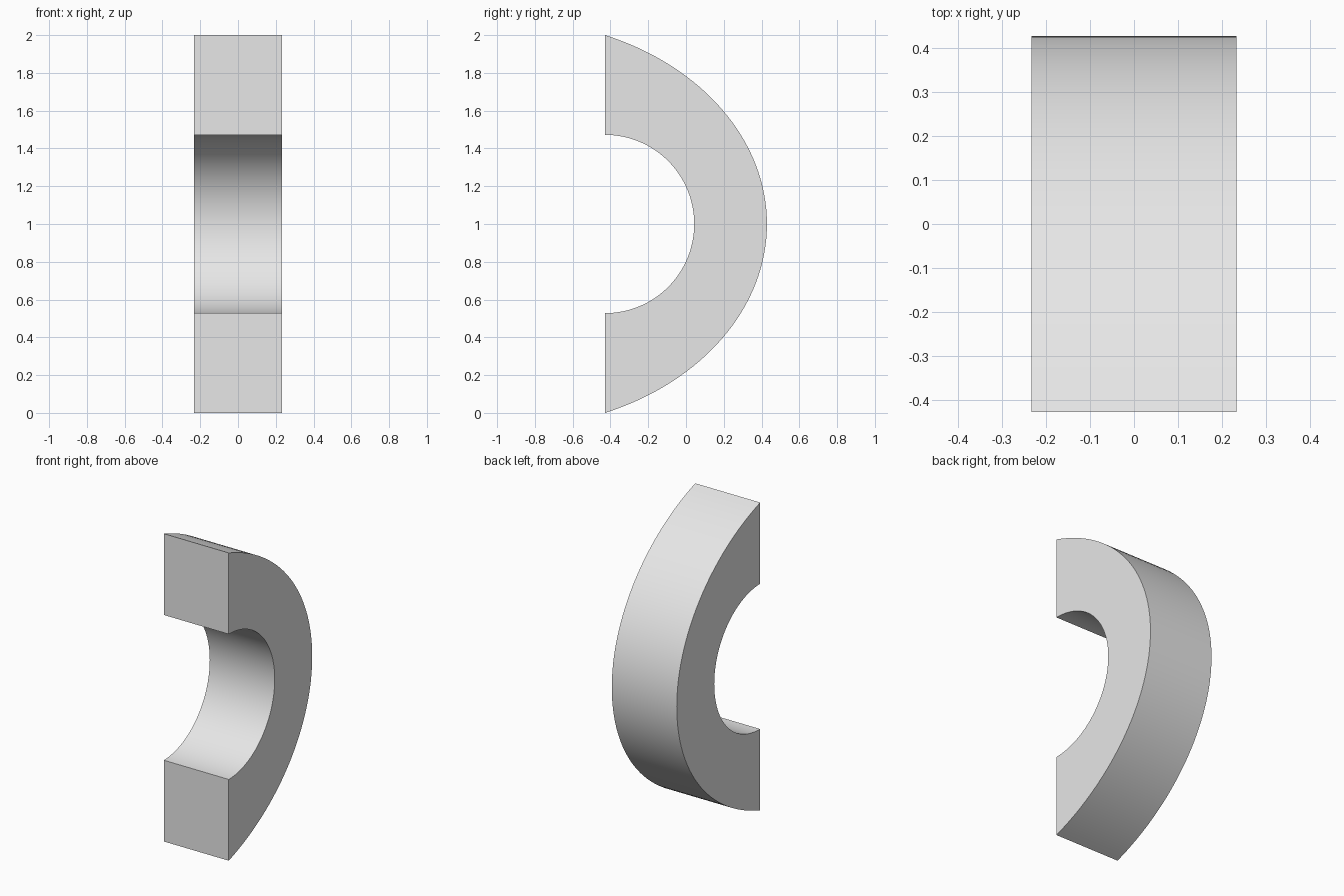
import bpy, bmesh
from math import sin, cos, pi, acos

cube = bpy.data.objects.get("Cube")
if cube:
    bpy.data.objects.remove(cube, do_unlink=True)

WIDTH, FRONT, BACK, MID = 0.467, -0.4285, 0.4285, 1.0
INNER_R = 0.472
OUTER_A, OUTER_B = 1.375, 1.08      # elliptical outer curve, depth and height
STEPS = 64


def arc(centre_y, a, b, limit):
    """Points (y, z) on an elliptical arc, from bottom to top."""
    angles = [limit * (2 * i / STEPS - 1) for i in range(STEPS + 1)]
    return [(centre_y + a * cos(t), MID + b * sin(t)) for t in angles]


# Side profile: bulging outer curve and half-round inner opening
outer_centre = BACK - OUTER_A
outer = arc(outer_centre, OUTER_A, OUTER_B, acos((FRONT - outer_centre) / OUTER_A))
scale = 1 / (outer[-1][1] - MID)
outer = [(y, MID + (z - MID) * scale) for y, z in outer]
inner = arc(FRONT, INNER_R, INNER_R, pi / 2)

# Strip of side faces, extruded across the width
bm = bmesh.new()
rows = [[bm.verts.new((-WIDTH / 2, y, z)) for y, z in pts] for pts in (outer, inner)]
for i in range(STEPS):
    bm.faces.new((rows[0][i], rows[0][i + 1], rows[1][i + 1], rows[1][i]))
result = bmesh.ops.extrude_face_region(bm, geom=bm.faces[:])
moved = [v for v in result["geom"] if isinstance(v, bmesh.types.BMVert)]
bmesh.ops.translate(bm, verts=moved, vec=(WIDTH, 0, 0))
bmesh.ops.recalc_face_normals(bm, faces=bm.faces[:])
mesh = bpy.data.meshes.new("curved_handle")
bm.to_mesh(mesh)
bm.free()

handle = bpy.data.objects.new("curved_handle", mesh)
bpy.context.collection.objects.link(handle)

# Plain grey
grey = bpy.data.materials.new("light_grey")
grey.use_nodes = True
colour = (0.8, 0.8, 0.8, 1)
grey.diffuse_color = colour
grey.node_tree.nodes["Principled BSDF"].inputs["Base Color"].default_value = colour
mesh.materials.append(grey)

bpy.context.view_layer.objects.active = handle
handle.select_set(True)
bpy.ops.object.shade_smooth_by_angle(angle=pi / 6)
